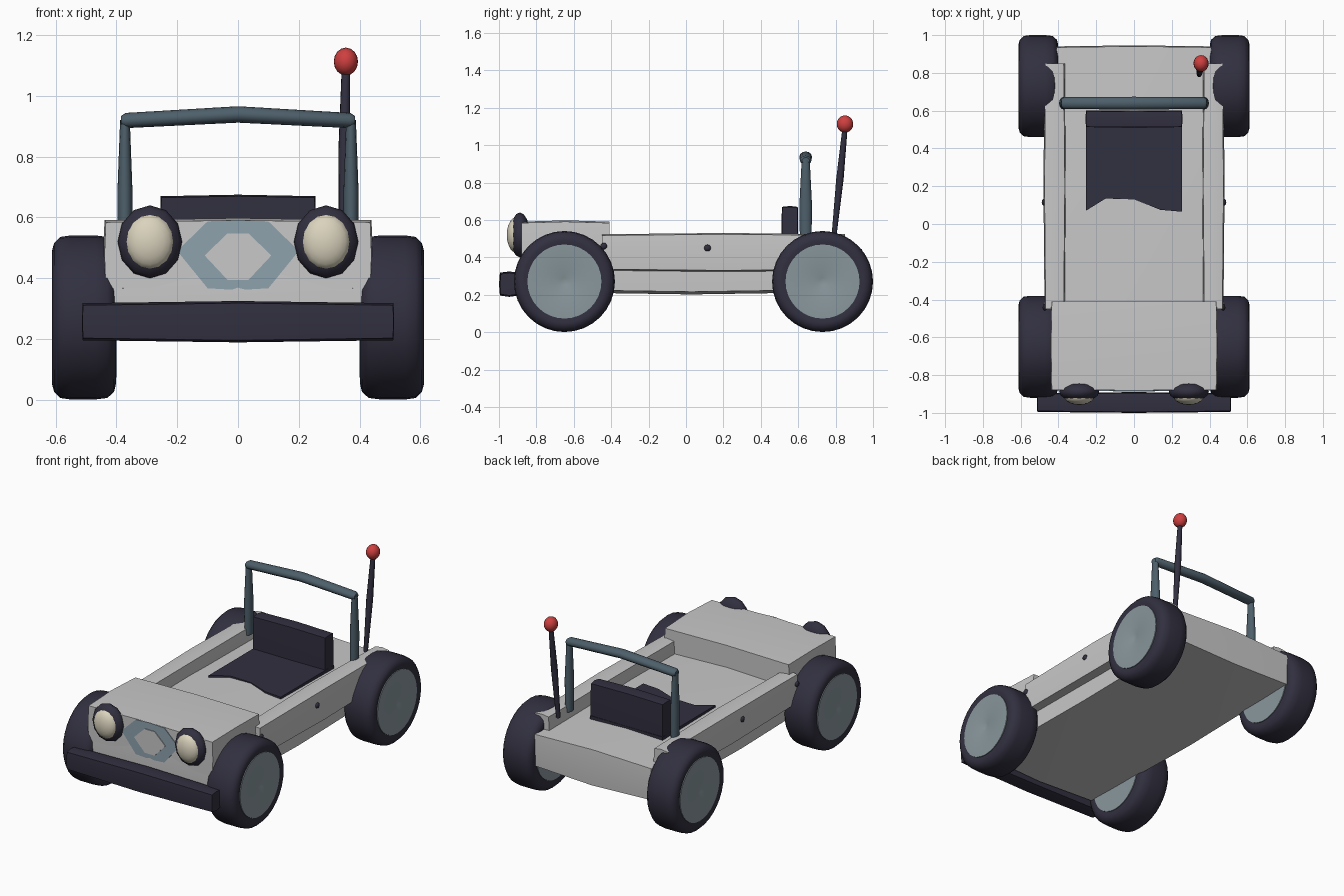
import bpy, bmesh, math
from mathutils import Vector

if "Cube" in bpy.data.objects:
    bpy.data.objects.remove(bpy.data.objects["Cube"])


def material(name, rgb):
    m = bpy.data.materials.new(name)
    m.diffuse_color = (*rgb, 1)
    m.use_nodes = True
    m.node_tree.nodes["Principled BSDF"].inputs["Base Color"].default_value = m.diffuse_color
    return m


BODY = material("light grey", (0.58, 0.58, 0.58))
DARK = material("dark rubber", (0.031, 0.029, 0.05))
HUB = material("hub grey", (0.25, 0.31, 0.335))
GRILLE = material("blue grey", (0.27, 0.36, 0.42))
BAR = material("slate", (0.075, 0.115, 0.145))
RED = material("red", (0.62, 0.05, 0.05))
LENS = material("ivory", (0.70, 0.65, 0.51))


def finish(bm, name, mat, angle=40):
    bmesh.ops.recalc_face_normals(bm, faces=bm.faces)
    me = bpy.data.meshes.new(name)
    bm.to_mesh(me)
    bm.free()
    me.materials.append(mat)
    me.shade_smooth()
    me.set_sharp_from_angle(angle=math.radians(angle))
    ob = bpy.data.objects.new(name, me)
    bpy.context.collection.objects.link(ob)
    return ob


def bulged_box(name, mat, centre, half, bulge):
    """Box split once per axis, with its middle lines pushed outward."""
    bm = bmesh.new()
    bmesh.ops.create_cube(bm, size=2)
    bmesh.ops.subdivide_edges(bm, edges=bm.edges[:], cuts=1, use_grid_fill=True)
    for v in bm.verts:
        mid = [abs(c) < 0.1 for c in v.co]
        v.co = Vector([centre[i] + v.co[i] * half[i]
                       * (1 + bulge[i] * (sum(mid) - mid[i])) for i in range(3)])
    return finish(bm, name, mat)


def tube(name, mat, path, radii, sides=12, stretch_y=1):
    """Round rings along a nearly straight path, capped at both ends."""
    bm = bmesh.new()
    path = [Vector(p) for p in path]
    q = (path[-1] - path[0]).to_track_quat('Z', 'Y')
    rings = []
    for p, r in zip(path, radii):
        ring = []
        for i in range(sides):
            a = math.tau * i / sides
            d = q @ Vector((r * math.cos(a), r * math.sin(a), 0))
            d.y *= stretch_y
            ring.append(bm.verts.new(p + d))
        rings.append(ring)
    for a, b in zip(rings, rings[1:]):
        for i in range(sides):
            j = (i + 1) % sides
            bm.faces.new((a[i], a[j], b[j], b[i]))
    bm.faces.new(rings[0])
    bm.faces.new(rings[-1])
    return finish(bm, name, mat)


def ellipsoid(name, mat, centre, radii, u=16, v=10):
    bm = bmesh.new()
    bmesh.ops.create_uvsphere(bm, u_segments=u, v_segments=v, radius=1)
    for vert in bm.verts:
        x, y, z = vert.co
        # poles point along y
        vert.co = Vector(centre) + Vector((x * radii[0], z * radii[1], y * radii[2]))
    return finish(bm, name, mat, 60)


def prism(name, mat, lower, upper):
    """Solid between two matching outlines."""
    bm = bmesh.new()
    a = [bm.verts.new(p) for p in lower]
    b = [bm.verts.new(p) for p in upper]
    bm.faces.new(a)
    bm.faces.new(b)
    for i in range(len(a)):
        j = (i + 1) % len(a)
        bm.faces.new((a[i], a[j], b[j], b[i]))
    return finish(bm, name, mat)


# Body: floor pan, hood, bumper
bulged_box("floor_pan", BODY, (0, 0.03, 0.33), (0.41, 0.905, 0.1), (0.01, 0.006, 0.14))
bulged_box("hood", BODY, (0, -0.645, 0.476), (0.435, 0.235, 0.108), (0.01, 0, 0.065))
bulged_box("bumper", DARK, (0, -0.945, 0.257), (0.51, 0.045, 0.054), (0.004, 0.11, 0.13))

# Seat
bulged_box("seat_back", DARK, (0, 0.555, 0.54), (0.252, 0.04, 0.125), (0.01, 0.06, 0.04))
edge = [(-0.255, 0.6), (-0.255, 0.07), (-0.15, 0.135), (0, 0.13),
        (0.14, 0.075), (0.255, 0.065), (0.255, 0.6)]
prism("seat_cushion", DARK, [(x, y, 0.38) for x, y in edge],
      [(x, y, 0.462) for x, y in edge])

# Grille: blue-grey panel with a body-coloured centre
outer = [(-0.2, 0.49), (-0.1, 0.587), (0, 0.592), (0.1, 0.587),
         (0.2, 0.49), (0.1, 0.367), (0, 0.361), (-0.1, 0.367)]
inner = [(-0.11, 0.475), (-0.035, 0.547), (0.035, 0.547),
         (0.11, 0.475), (0.035, 0.395), (-0.035, 0.395)]
for name, mat, pts, y in (("grille", GRILLE, outer, -0.884),
                          ("grille_centre", BODY, inner, -0.888)):
    prism(name, mat, [(x, -0.879, z) for x, z in pts], [(x, y, z) for x, z in pts])

for s, side in ((-1, "left"), (1, "right")):
    # Side rail with two small bolts
    bulged_box(side + "_rail", BODY, (s * 0.42, 0.2, 0.427), (0.048, 0.65, 0.09),
               (0.12, 0, 0.075))
    for i, (x, y, z) in enumerate(((0.477, 0.115, 0.45), (0.472, -0.44, 0.46))):
        ellipsoid(f"{side}_bolt_{i + 1}", DARK, (s * x, y, z), (0.012, 0.018, 0.018), 10, 6)

    # Headlight
    ellipsoid(side + "_headlight_ring", DARK, (s * 0.29, -0.888, 0.52),
              (0.106, 0.053, 0.12), 12, 8)
    ellipsoid(side + "_headlight_lens", LENS, (s * 0.29, -0.912, 0.52), (0.08, 0.046, 0.092))

    # Roll bar post
    tube(side + "_roll_bar_post", BAR,
         [(s * 0.372, 0.64, z) for z in (0.48, 0.68, 0.92)], (0.023, 0.025, 0.016),
         stretch_y=1.35)

    # Wheels
    for y, end in ((-0.65, "front"), (0.73, "rear")):
        name = f"{end}_{side}"
        tyre = [(0.405, 0.195), (0.402, 0.22), (0.408, 0.245), (0.43, 0.265), (0.47, 0.27),
                (0.55, 0.27), (0.585, 0.265), (0.605, 0.245), (0.612, 0.22), (0.603, 0.195)]
        tube(name + "_tyre", DARK, [(s * x, y, 0.271) for x, r in tyre],
             [r for x, r in tyre], 32)
        hub = [(0.403, 0.03), (0.4, 0.198), (0.609, 0.198), (0.609, 0.035), (0.604, 0.02)]
        tube(name + "_hub", HUB, [(s * x, y, 0.271) for x, r in hub],
             [r for x, r in hub], 32)

# Roll bar crosspiece, raised in the middle
tube("roll_bar_top", BAR,
     [(-0.385, 0.64, 0.918), (-0.37, 0.64, 0.919), (0, 0.64, 0.939),
      (0.37, 0.64, 0.919), (0.385, 0.64, 0.918)],
     (0.016, 0.025, 0.027, 0.025, 0.016), stretch_y=1.25)

# Aerial with a ball on top
tube("aerial", DARK, [(0.345, 0.79, 0.5), (0.35, 0.823, 0.82), (0.355, 0.85, 1.09)],
     (0.013, 0.02, 0.014), 10)
ellipsoid("aerial_ball", RED, (0.355, 0.85, 1.113), (0.04, 0.044, 0.046))
